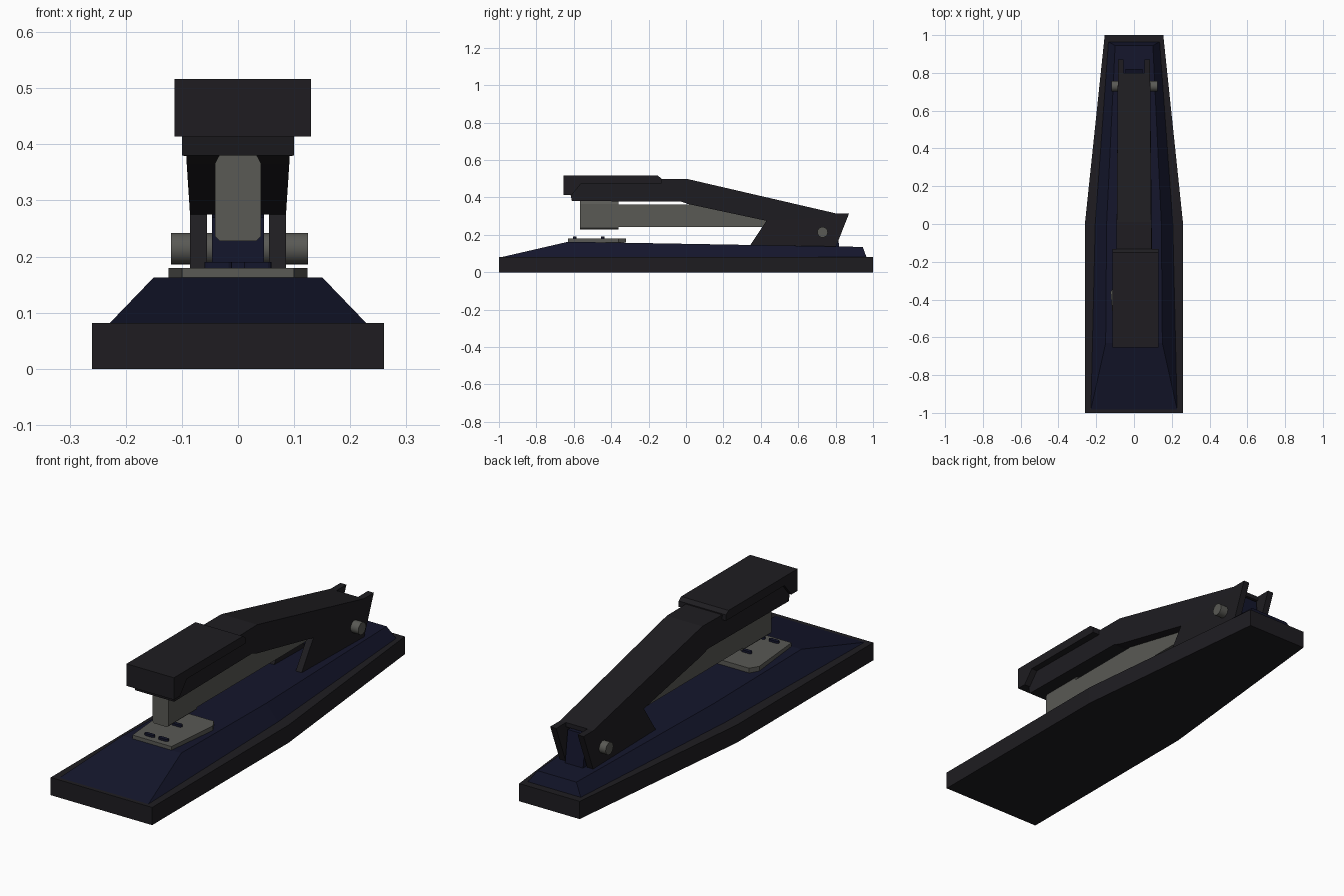
import bpy, bmesh, math

if "Cube" in bpy.data.objects:
    bpy.data.objects.remove(bpy.data.objects["Cube"])


def material(name, rgb):
    m = bpy.data.materials.new(name)
    m.diffuse_color = (*rgb, 1)
    m.use_nodes = True
    m.node_tree.nodes["Principled BSDF"].inputs["Base Color"].default_value = m.diffuse_color
    return m


BLACK = material("black", (0.013, 0.012, 0.015))
NAVY = material("navy", (0.007, 0.008, 0.025))
STEEL = material("steel", (0.10, 0.10, 0.09))


def loft(name, a, b, mat):
    """Solid between two matching loops of 3D points."""
    bm = bmesh.new()
    va = [bm.verts.new(p) for p in a]
    vb = [bm.verts.new(p) for p in b]
    n = len(a)
    bm.faces.new(va)
    bm.faces.new(vb[::-1])
    for i in range(n):
        bm.faces.new((va[i], vb[i], vb[(i + 1) % n], va[(i + 1) % n]))
    bmesh.ops.recalc_face_normals(bm, faces=bm.faces)
    me = bpy.data.meshes.new(name)
    bm.to_mesh(me)
    bm.free()
    ob = bpy.data.objects.new(name, me)
    bpy.context.collection.objects.link(ob)
    me.materials.append(mat)
    return ob


def side_profile(name, pts, x0, x1, mat):
    """Extrude a (y, z) profile; x0 and x1 are numbers or functions of y."""
    f = lambda x, y: x(y) if callable(x) else x
    return loft(name, [(f(x0, y), y, z) for y, z in pts],
                [(f(x1, y), y, z) for y, z in pts], mat)


def outline(half):
    """Mirror (x, y) points across x = 0 into a closed loop."""
    return half + [(-x, y) for x, y in reversed(half)]


def slab(name, half, z0, z1, mat):
    o = outline(half)
    return loft(name, [(x, y, z0) for x, y in o], [(x, y, z1) for x, y in o], mat)


# Black foot slab
slab("base_slab", [(0.26, -1), (0.26, 0), (0.155, 1)], 0, 0.082, BLACK)

# Blue bevelled base top, sloping gently to the rear
low = outline([(0.23, -0.99), (0.207, 0), (0.137, 0.965)])
top = outline([(0.15, -0.63), (0.145, 0), (0.10, 0.945)])
loft("base_cover", [(x, y, 0.08) for x, y in low],
     [(x, y, 0.163 - (y + 0.63) * 0.0175) for x, y in top], NAVY)

# Anvil plate with raised dark staple slots
slab("anvil_plate", [(0.10, -0.63), (0.124, -0.36), (0.10, -0.32)], 0.158, 0.18, STEEL)
for i, (x, y) in enumerate([(-0.035, -0.595), (0.035, -0.595), (0, -0.445)]):
    pill = []
    for k in range(12):
        a = 2 * math.pi * (k + 0.5) / 12
        pill.append((x + 0.009 * math.cos(a) + math.copysign(0.016, math.cos(a)),
                     y + 0.009 * math.sin(a)))
    loft("anvil_slot_%d" % (i + 1), [(px, py, 0.17) for px, py in pill],
         [(px, py, 0.19) for px, py in pill], NAVY)

# Steel magazine: deeper nose in front, long rail behind
nose = outline([(0.033, 0.228), (0.041, 0.236), (0.041, 0.366), (0.031, 0.385)])
loft("magazine_nose", [(x, -0.567, z) for x, z in nose],
     [(x, -0.36, z) for x, z in nose], STEEL)
side_profile("magazine_rail", [(-0.37, 0.242), (-0.37, 0.363), (0.02, 0.363),
             (0.45, 0.285), (0.60, 0.28), (0.60, 0.242)], -0.04, 0.04, STEEL)

# Black upper arm
half_width = lambda y: 0.1 - 0.0145 * max(0, min(1, (y + 0.6) / 1.03))
side_profile("upper_arm", [(-0.61, 0.38), (-0.62, 0.43), (-0.58, 0.495), (0.01, 0.498),
             (0.80, 0.315), (0.80, 0.295), (0.43, 0.275), (0.01, 0.365), (-0.03, 0.379)],
             lambda y: -half_width(y), half_width, BLACK)

# Press pad capping the front of the arm, sitting slightly off centre
side_profile("press_pad", [(-0.655, 0.414), (-0.655, 0.516), (-0.15, 0.516), (-0.132, 0.502),
             (-0.132, 0.475), (-0.56, 0.475), (-0.61, 0.414)], -0.113, 0.13, BLACK)

# Rear cheeks and hinge pin heads on both sides
for s, side in ((-1, "left"), (1, "right")):
    side_profile("hinge_cheek_" + side, [(0.34, 0.140), (0.43, 0.275), (0.80, 0.295),
                 (0.80, 0.315), (0.872, 0.315), (0.80, 0.132)], s * 0.055, s * 0.0855, BLACK)
    bpy.ops.mesh.primitive_cylinder_add(vertices=24, radius=0.028, depth=0.08,
                                        location=(s * 0.082 + 0.003, 0.73, 0.214),
                                        rotation=(0, math.pi / 2, 0))
    pin = bpy.context.object
    pin.name = "hinge_pin_" + side
    pin.data.materials.append(STEEL)
    bpy.ops.object.shade_smooth_by_angle(angle=math.radians(40))

# Blue hinge post between the cheeks
side_profile("hinge_post", [(0.55, 0.13), (0.55, 0.27), (0.80, 0.285), (0.82, 0.13)],
             -0.046, 0.046, NAVY)
